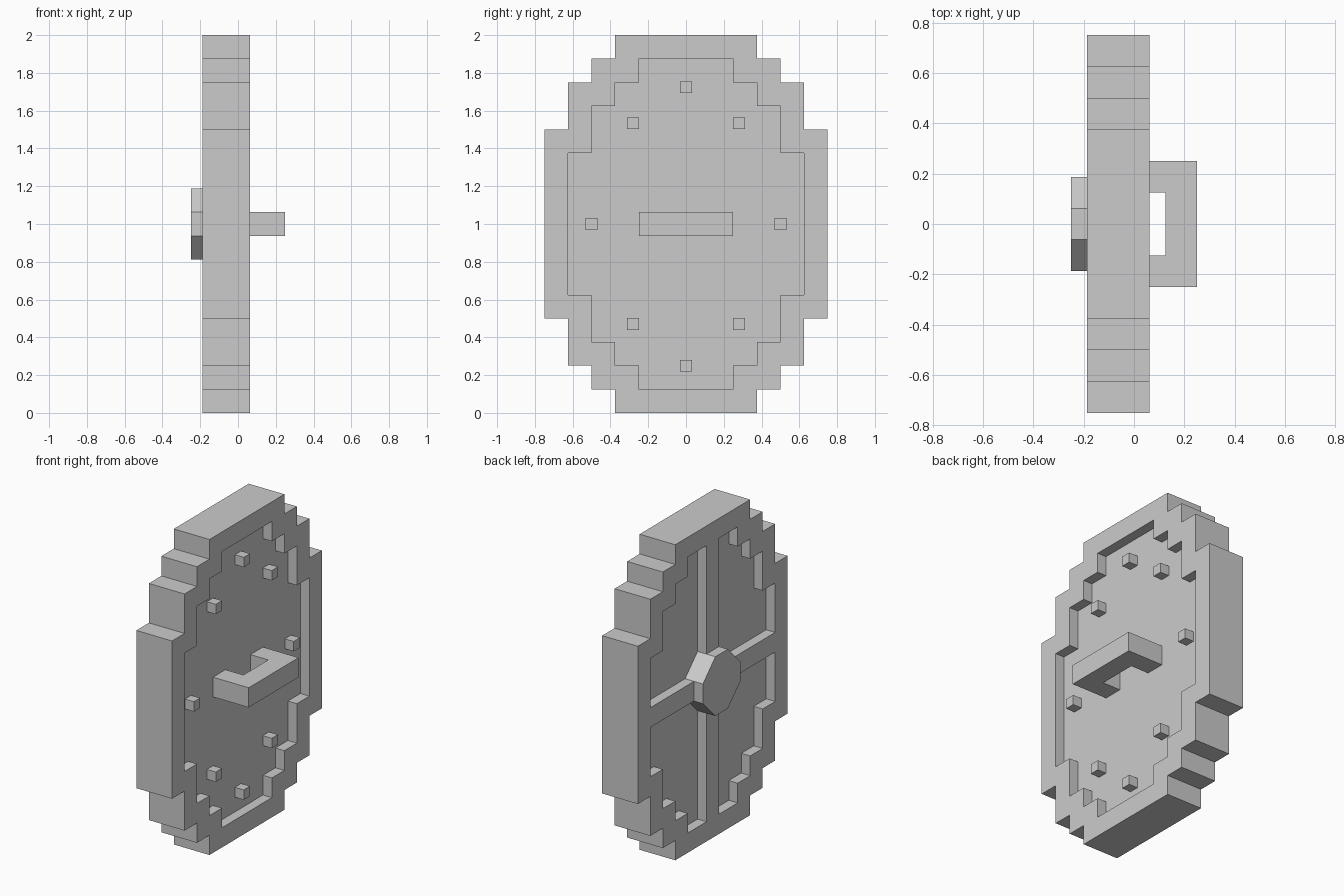
import bpy
import bmesh

if "Cube" in bpy.data.objects:
    bpy.data.objects.remove(bpy.data.objects["Cube"])


def make_object(name, bm):
    bmesh.ops.recalc_face_normals(bm, faces=bm.faces[:])
    mesh = bpy.data.meshes.new(name)
    bm.to_mesh(mesh)
    bm.free()
    obj = bpy.data.objects.new(name, mesh)
    bpy.context.collection.objects.link(obj)
    return obj


def prism(name, points):
    """Extrude a closed outline of 3D points along the vector in points[1]."""
    outline, vec = points
    bm = bmesh.new()
    face = bm.faces.new([bm.verts.new(p) for p in outline])
    ext = bmesh.ops.extrude_face_region(bm, geom=[face], use_keep_orig=True)
    moved = [g for g in ext["geom"] if isinstance(g, bmesh.types.BMVert)]
    bmesh.ops.translate(bm, verts=moved, vec=vec)
    return make_object(name, bm)


def slab(name, yz, x0, x1):
    return prism(name, ([(x0, y, z) for y, z in yz], (x1 - x0, 0, 0)))


def mirrored(quarter):
    """Reflect a quarter outline (y, height above middle) into a full loop."""
    right = quarter + [(y, -h) for y, h in reversed(quarter)]
    loop = right + [(-y, h) for y, h in reversed(right)]
    return [(y, 1 + h) for y, h in loop]


# Stepped oval outlines for the rim and its inner edge
outer_q = [(.375, 1), (.375, .875), (.5, .875), (.5, .75),
           (.625, .75), (.625, .5), (.75, .5)]
outer = mirrored(outer_q)
inner = mirrored([(y - .125, h - .125) for y, h in outer_q])

# Rim: hollow stepped ring
bm = bmesh.new()
loops = [[bm.verts.new((x, y, z)) for y, z in yz]
         for yz, x in ((outer, -.1875), (outer, .0625), (inner, .0625), (inner, -.1875))]
n = len(outer)
for k in range(4):
    a, b = loops[k], loops[(k + 1) % 4]
    for i in range(n):
        j = (i + 1) % n
        bm.faces.new((a[i], a[j], b[j], b[i]))
make_object("shield_rim", bm)

# Recessed panel, face cross and octagonal boss
slab("shield_panel", inner, -.125, 0)
w = .0625
slab("cross_bars", mirrored([(w, .875), (w, w), (.625, w)]), -.1875, -.125)
slab("centre_boss", mirrored([(.0625, .1875), (.1875, .0625)]), -.25, -.125)

# Grip handle on the inner side
grip = [(0, -.25), (.25, -.25), (.25, .25), (0, .25),
        (0, .125), (.125, .125), (.125, -.125), (0, -.125)]
prism("grip_handle", ([(x, y, .9375) for x, y in grip], (0, 0, .125)))

# Rivets around the inner side
s = .03125
rivets = [(0, 1.724), (0, .25)]
for side in (-1, 1):
    rivets += [(side * .28, 1.533), (side * .5, 1), (side * .28, .47)]
for i, (y, z) in enumerate(rivets):
    slab(f"rivet_{i + 1}", [(y - s, z - s), (y + s, z - s), (y + s, z + s), (y - s, z + s)], 0, .0625)
